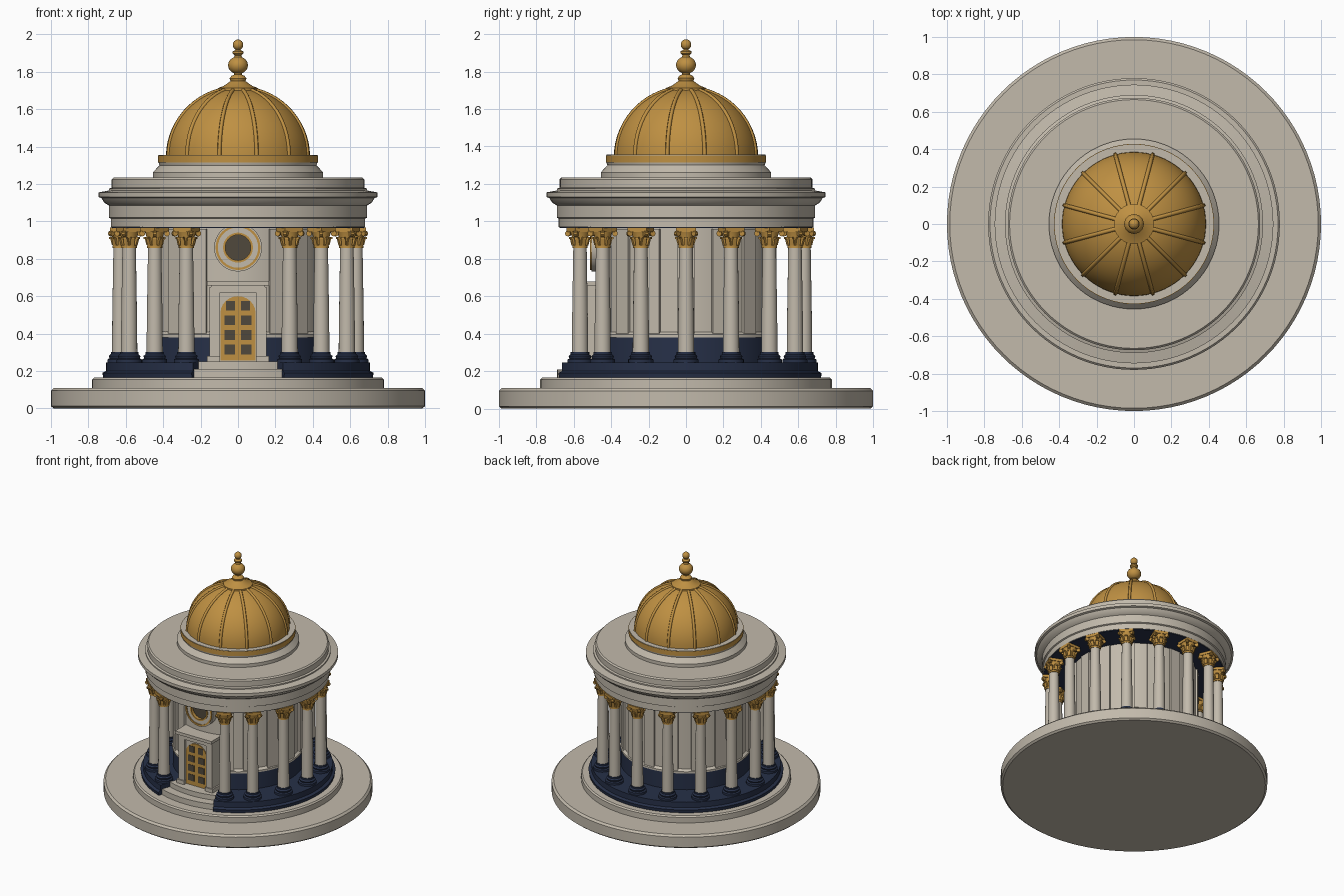
import bpy, bmesh
from math import sin, cos, pi, radians
from mathutils import Matrix, Vector

old = bpy.data.objects.get("Cube")
if old:
    bpy.data.objects.remove(old, do_unlink=True)


def material(name, rgb):
    m = bpy.data.materials.new(name)
    m.use_nodes = True
    m.diffuse_color = (*rgb, 1)
    m.node_tree.nodes["Principled BSDF"].inputs["Base Color"].default_value = (*rgb, 1)
    return m


STONE = material("pale stone", (0.54, 0.49, 0.41))
GOLD = material("gold", (0.52, 0.28, 0.055))
NAVY = material("navy stone", (0.02, 0.03, 0.065))
GLASS = material("dark glass", (0.08, 0.065, 0.045))


def finish(name, bm, mat):
    bmesh.ops.remove_doubles(bm, verts=bm.verts, dist=1e-5)
    bmesh.ops.recalc_face_normals(bm, faces=bm.faces)
    mesh = bpy.data.meshes.new(name)
    bm.to_mesh(mesh)
    bm.free()
    mesh.materials.append(mat)
    ob = bpy.data.objects.new(name, mesh)
    bpy.context.collection.objects.link(ob)
    return ob


def lathe(name, profile, mat, seg=72, start=0, end=360):
    """Turn a closed (radius, z) outline about z; a part turn gets end caps."""
    bm = bmesh.new()
    full = end - start == 360
    rings = []
    for i in range(seg if full else seg + 1):
        a = radians(start + (end - start) * i / seg - 90)
        rings.append([bm.verts.new((r * cos(a), r * sin(a), z)) for r, z in profile])
    n = len(profile)
    for i in range(seg):
        p, q = rings[i], rings[(i + 1) % len(rings)]
        for j in range(n):
            k = (j + 1) % n
            if profile[j][0] + profile[k][0] == 0:
                continue
            loop = [p[j], q[j], q[k], p[k]]
            if profile[j][0] == 0:
                loop.remove(q[j])
            if profile[k][0] == 0:
                loop.remove(q[k])
            bm.faces.new(loop)
    if not full:
        bm.faces.new(rings[0])
        bm.faces.new(rings[-1])
    return finish(name, bm, mat)


def add_box(bm, centre, size, turn=Matrix()):
    m = turn @ Matrix.Translation(centre) @ Matrix.Diagonal((*size, 1))
    bmesh.ops.create_cube(bm, size=1, matrix=m)


def box(name, centre, size, mat):
    bm = bmesh.new()
    add_box(bm, centre, size)
    return finish(name, bm, mat)


def ring(r0, r1, z0, z1):
    return [(r0, z0), (r1, z0), (r1, z1), (r0, z1)]


# Base discs, navy plinth open at the front, and curved steps
lathe("base_disc", [(0, 0), (0.985, 0), (1, 0.012), (1, 0.095), (0.985, 0.11), (0, 0.11)], STONE, 96)
lathe("upper_disc", [(0, 0.1), (0.78, 0.1), (0.78, 0.155), (0.77, 0.165), (0, 0.165)], STONE, 96)
lathe("plinth", [(0.3, 0.16), (0.72, 0.16), (0.725, 0.19), (0.705, 0.2), (0.705, 0.245), (0.3, 0.245)],
      NAVY, 72, 20, 340)
lathe("lower_step", ring(0.3, 0.69, 0.16, 0.21), STONE, 12, -20, 20)
lathe("upper_step", ring(0.3, 0.62, 0.2, 0.25), STONE, 12, -20, 20)

# Inner round wall with dado and shallow pilasters
WALL = 0.47
lathe("wall", ring(0, WALL, 0.24, 0.98), STONE)
lathe("dado", ring(0.4, WALL + 0.015, 0.24, 0.38), NAVY, 72, 18, 342)
lathe("dado_moulding", [(0.4, 0.38), (WALL + 0.02, 0.38), (WALL + 0.02, 0.395), (WALL, 0.41), (0.4, 0.41)],
      STONE, 72, 18, 342)
angles = [26] + [22.5 * i for i in range(2, 15)] + [334]
bm = bmesh.new()
for a in angles:
    add_box(bm, (0, -WALL, 0.68), (0.09, 0.025, 0.56), Matrix.Rotation(radians(a), 4, 'Z'))
finish("pilasters", bm, STONE)

# One column, repeated around the ring
base = lathe("column_base", [(0, 0.24), (0.068, 0.24), (0.068, 0.262), (0.057, 0.268), (0.061, 0.28),
                             (0.05, 0.29), (0.05, 0.302), (0, 0.302)], NAVY, 20)
shaft = lathe("column_shaft", [(0, 0.3), (0.044, 0.3), (0.042, 0.5), (0.036, 0.865), (0, 0.865)], STONE, 20)
bell = lathe("capital_bell", [(0, 0.858), (0.041, 0.858), (0.041, 0.87), (0.037, 0.875),
                              (0.041, 0.91), (0.053, 0.945), (0, 0.945)], GOLD, 16)
bm = bmesh.new()
add_box(bm, (0, 0, 0.955), (0.108, 0.108, 0.022))
for i in range(8):
    spin = Matrix.Rotation(i * pi / 4, 4, 'Z')
    lean = Matrix.Translation((0.043, 0, 0.893)) @ Matrix.Rotation(0.25, 4, 'Y')
    add_box(bm, (0, 0, 0), (0.012, 0.024, 0.04), spin @ lean)
    add_box(bm, (0.052, 0, 0.911), (0.014, 0.02, 0.01), spin)
for i in range(4):
    scroll = (Matrix.Rotation(pi / 4 + i * pi / 2, 4, 'Z') @ Matrix.Translation((0.066, 0, 0.935))
              @ Matrix.Rotation(pi / 2, 4, 'X'))
    bmesh.ops.create_cone(bm, cap_ends=True, segments=10, radius1=0.015, radius2=0.015,
                          depth=0.02, matrix=scroll)
leaves = finish("capital_leaves", bm, GOLD)
for i, a in enumerate(angles):
    for part in (base, shaft, bell, leaves):
        ob = part
        if i:
            ob = part.copy()
            bpy.context.collection.objects.link(ob)
        ob.location = Matrix.Rotation(radians(a), 3, 'Z') @ Vector((0, -0.63, 0))
        ob.rotation_euler.z = radians(a)

# Entablature, soffit and attic
lathe("soffit", ring(0.4, 0.675, 0.965, 0.975), NAVY)
lathe("entablature", [(0, 0.97), (0.68, 0.97), (0.68, 1.015), (0.69, 1.02), (0.69, 1.085), (0.715, 1.1),
                      (0.73, 1.125), (0.745, 1.13), (0.745, 1.155), (0.69, 1.165), (0.69, 1.175),
                      (0.675, 1.18), (0.675, 1.225), (0.665, 1.235), (0, 1.235)], STONE, 96)
lathe("dome_drum", [(0, 1.23), (0.455, 1.23), (0.455, 1.262), (0.42, 1.3), (0.425, 1.315),
                    (0.425, 1.356), (0, 1.356)], STONE)
lathe("drum_band", ring(0.41, 0.428, 1.315, 1.353), GOLD)

# Dome with twelve ribs
arc = [(0.385 * cos(t), 1.35 + 0.365 * sin(t)) for t in [radians(80 * i / 14) for i in range(15)]]
lathe("dome", arc + [(0, 1.71), (0, 1.35)], GOLD)
for i in range(12):
    curve = bpy.data.curves.new("dome_rib", 'CURVE')
    curve.dimensions = '3D'
    curve.bevel_depth = 0.011
    curve.bevel_resolution = 1
    spline = curve.splines.new('POLY')
    spline.points.add(len(arc) - 1)
    a = radians(15 + 30 * i)
    for p, (r, z) in zip(spline.points, arc):
        p.co = (r * cos(a), r * sin(a), z, 1)
    curve.materials.append(GOLD)
    bpy.context.collection.objects.link(bpy.data.objects.new("dome_rib", curve))

# Finial
ball = [(0.053 * cos(radians(t)), 1.835 + 0.047 * sin(radians(t))) for t in range(-66, 67, 12)]
tip = [(0.028 * cos(radians(t)), 1.944 + 0.028 * sin(radians(t))) for t in range(-60, 90, 15)]
lathe("finial", [(0, 1.69), (0.108, 1.69), (0.108, 1.712), (0.075, 1.725), (0.04, 1.75), (0.045, 1.765),
                 (0.035, 1.778), (0.02, 1.785)] + ball + [(0.018, 1.888), (0.03, 1.898), (0.03, 1.908),
                 (0.014, 1.916)] + tip + [(0, 1.972)], GOLD, 24)

# Doorway: backing, jambs, lintel
box("door_backing", (0, -0.47, 0.45), (0.24, 0.13, 0.4), STONE)
for s in (-1, 1):
    box("door_jamb", (s * 0.125, -0.49, 0.45), (0.055, 0.13, 0.4), STONE)
    box("jamb_foot", (s * 0.13, -0.495, 0.26), (0.07, 0.14, 0.04), STONE)
box("door_lintel", (0, -0.49, 0.64), (0.29, 0.14, 0.04), STONE)
box("door_cornice", (0, -0.495, 0.668), (0.33, 0.17, 0.024), STONE)

# Arched gold door with dark panes
bm = bmesh.new()
outline = [(-0.094, 0.255), (0.094, 0.255)]
outline += [(0.094 * cos(t), 0.51 + 0.09 * sin(t)) for t in [pi * i / 12 for i in range(13)]]
face = bm.faces.new([bm.verts.new((x, -0.534, z)) for x, z in outline])
out = bmesh.ops.extrude_face_region(bm, geom=[face])
bmesh.ops.translate(bm, vec=(0, -0.008, 0), verts=[v for v in out["geom"] if isinstance(v, bmesh.types.BMVert)])
finish("door", bm, GOLD)
for s in (-1, 1):
    for row in range(4):
        width = 0.056 if row < 3 else 0.046
        box("door_pane", (s * (0.017 + width / 2), -0.542, 0.315 + 0.078 * row), (width, 0.006, 0.052), GLASS)

# Round window above the door
for name, outline, mat in (
        ("window_surround", ring(0.075, 0.128, 0, 0.05), STONE),
        ("window_outer_trim", ring(0.108, 0.12, 0, 0.058), GOLD),
        ("window_inner_trim", ring(0.068, 0.08, 0, 0.055), GOLD),
        ("window_glass", ring(0, 0.07, 0, 0.03), GLASS)):
    ob = lathe(name, outline, mat, 32)
    ob.location = (0, -0.455, 0.86)
    ob.rotation_euler.x = pi / 2

# Smooth rounded surfaces, keep edges crisp
bpy.ops.object.select_all(action='DESELECT')
for ob in bpy.context.scene.objects:
    if ob.type == 'MESH':
        ob.select_set(True)
        bpy.context.view_layer.objects.active = ob
bpy.ops.object.shade_smooth_by_angle(angle=radians(30))
